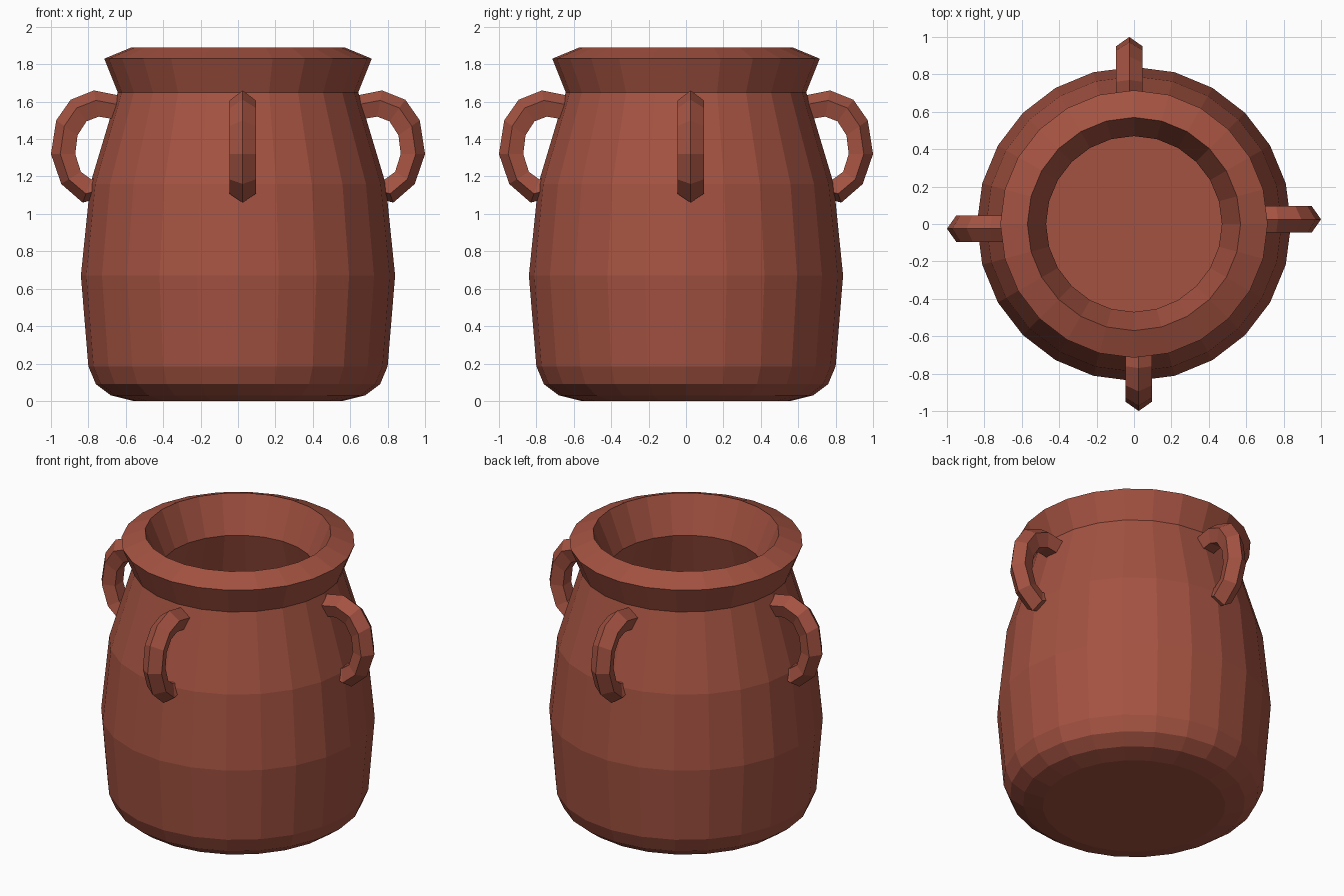
import bpy, bmesh, math
from mathutils import Vector, Matrix

if "Cube" in bpy.data.objects:
    bpy.data.objects.remove(bpy.data.objects["Cube"])

clay = bpy.data.materials.new("terracotta")
clay.diffuse_color = (0.37, 0.085, 0.053, 1)
clay.use_nodes = True
clay.node_tree.nodes["Principled BSDF"].inputs["Base Color"].default_value = clay.diffuse_color


def make_object(name, bm):
    bmesh.ops.recalc_face_normals(bm, faces=bm.faces)
    mesh = bpy.data.meshes.new(name)
    bm.to_mesh(mesh)
    bm.free()
    mesh.materials.append(clay)
    obj = bpy.data.objects.new(name, mesh)
    bpy.context.collection.objects.link(obj)
    return obj


def bridge(bm, rings, cap=True):
    n = len(rings[0])
    for a, b in zip(rings, rings[1:]):
        for i in range(n):
            j = (i + 1) % n
            bm.faces.new((a[i], a[j], b[j], b[i]))
    if cap:
        bm.faces.new(rings[0])
        bm.faces.new(rings[-1])


# Hollow jar: (radius, height) up the outside, over the lip, down the inside
SIDES = 24
profile = [(0.56, 0.0), (0.68, 0.03), (0.76, 0.09), (0.80, 0.185), (0.84, 0.67),
           (0.79, 1.16), (0.643, 1.65), (0.715, 1.83), (0.57, 1.89),
           (0.47, 1.65), (0.62, 1.14), (0.67, 0.67), (0.64, 0.24), (0.54, 0.15)]
bm = bmesh.new()
rings = []
for r, z in profile:
    angles = [2 * math.pi * i / SIDES for i in range(SIDES)]
    rings.append([bm.verts.new((r * math.cos(a), r * math.sin(a), z)) for a in angles])
bridge(bm, rings)
make_object("jar_body", bm)

# Loop handles: five-sided bar with its ridge outward, swept along an arch
outer = [(0.62, 1.63), (0.77, 1.66), (0.895, 1.61), (0.972, 1.50),
         (1.0, 1.32), (0.945, 1.16), (0.83, 1.06), (0.70, 1.10)]
inner = [(0.62, 1.50), (0.745, 1.52), (0.81, 1.495), (0.858, 1.42),
         (0.87, 1.32), (0.84, 1.225), (0.785, 1.185), (0.70, 1.21)]
section = [(0, 0), (0.38, 0.07), (1, 0.043), (1, -0.043), (0.38, -0.07)]
OFFSET = 0.025  # each handle sits slightly to one side of the axis
for k, side in enumerate(("right", "back", "left", "front")):
    turn = Matrix.Rotation(k * math.pi / 2, 3, 'Z')
    bm = bmesh.new()
    rings = []
    for (ox, oz), (ix, iz) in zip(outer, inner):
        rings.append([bm.verts.new(turn @ Vector((ox + (ix - ox) * t, OFFSET + w,
                                                  oz + (iz - oz) * t)))
                      for t, w in section])
    bridge(bm, rings)
    make_object("handle_" + side, bm)
